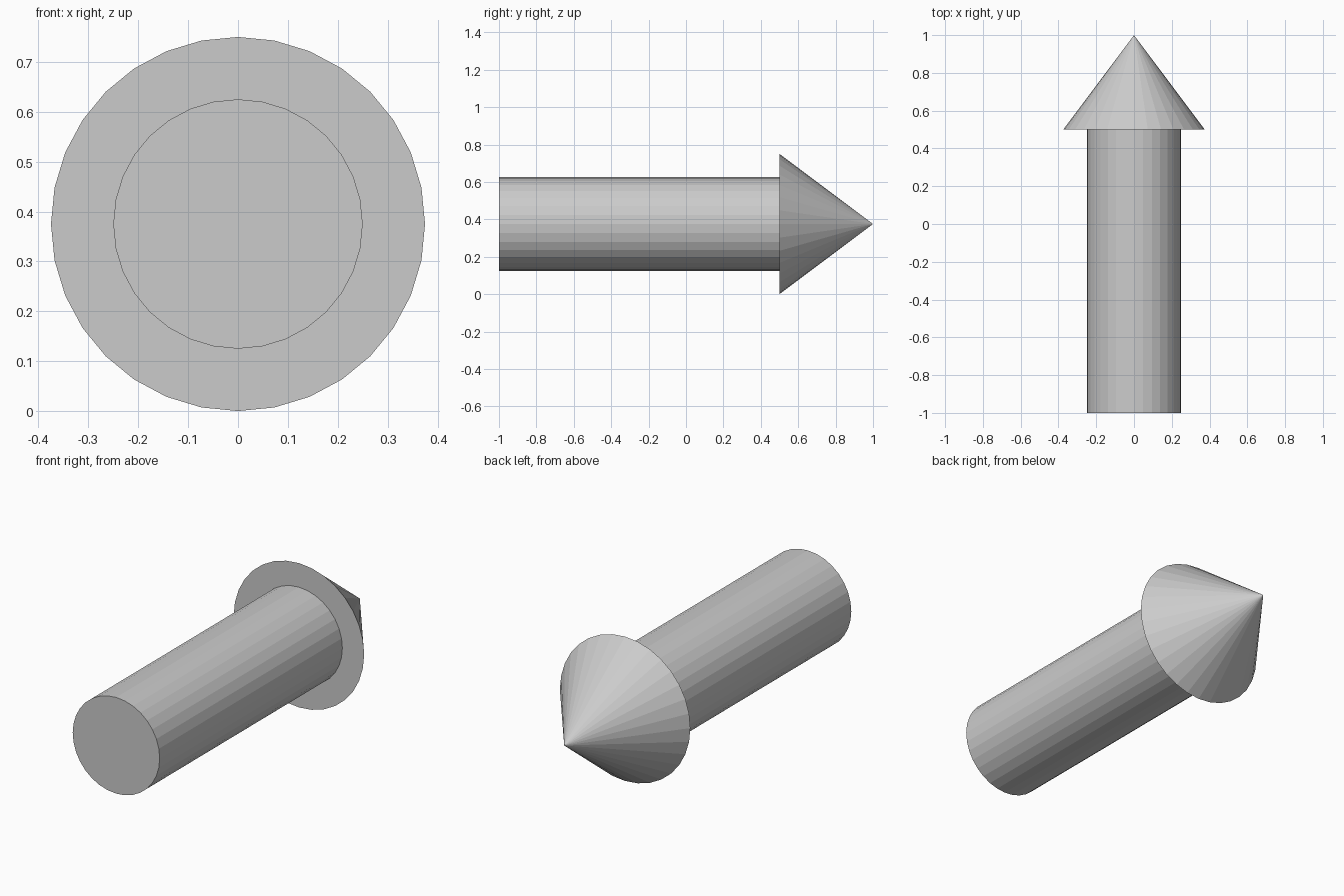
import bpy, bmesh
from math import sin, cos, tau

if "Cube" in bpy.data.objects:
    bpy.data.objects.remove(bpy.data.objects["Cube"])

SIDES = 32
CENTRE_Z = 0.375
# Arrow outline from tail to the rim of the head: (radius, y)
PROFILE = [(0.25, -1.0), (0.25, 0.5), (0.375, 0.5)]
TIP_Y = 1.0

bm = bmesh.new()
rings = [[bm.verts.new((r * sin(tau * i / SIDES), y, CENTRE_Z + r * cos(tau * i / SIDES)))
          for i in range(SIDES)] for r, y in PROFILE]

# Tail cap
bm.faces.new(rings[0])

# Shaft wall and the flat shoulder behind the head
for a, b in zip(rings, rings[1:]):
    for i in range(SIDES):
        j = (i + 1) % SIDES
        bm.faces.new((a[i], a[j], b[j], b[i]))

# Pointed head
tip = bm.verts.new((0, TIP_Y, CENTRE_Z))
for i in range(SIDES):
    bm.faces.new((rings[-1][i], rings[-1][(i + 1) % SIDES], tip))

bmesh.ops.recalc_face_normals(bm, faces=bm.faces)
mesh = bpy.data.meshes.new("arrow")
bm.to_mesh(mesh)
bm.free()
bpy.context.collection.objects.link(bpy.data.objects.new("arrow", mesh))
